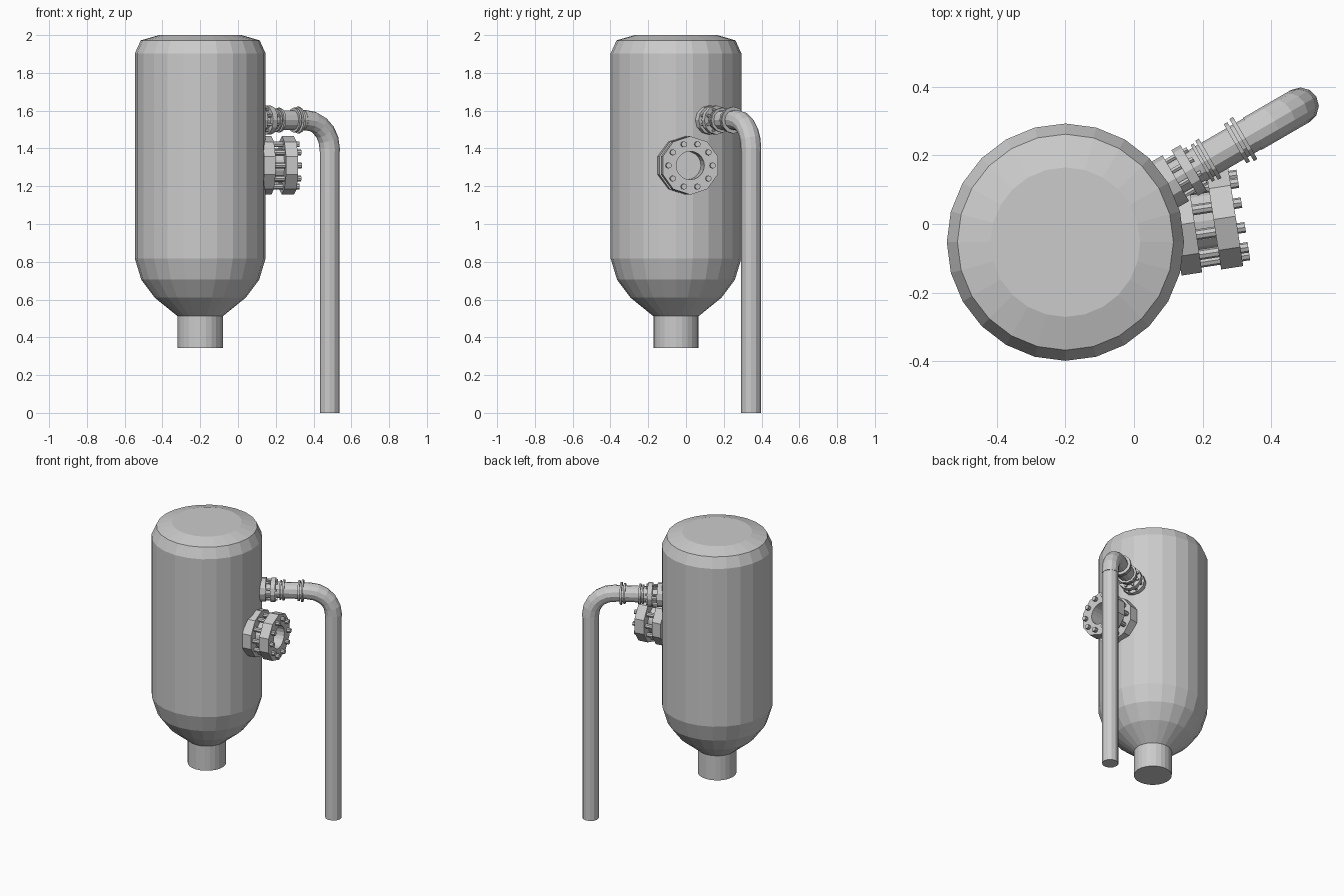
import bpy, bmesh, math
from mathutils import Vector, Matrix

if "Cube" in bpy.data.objects:
    bpy.data.objects.remove(bpy.data.objects["Cube"])

TANK = Vector((-0.2, -0.053, 0))

steel = bpy.data.materials.new("grey_steel")
steel.diffuse_color = (0.6, 0.6, 0.6, 1)
steel.use_nodes = True
steel.node_tree.nodes["Principled BSDF"].inputs["Base Color"].default_value = steel.diffuse_color


def finish(name, bm):
    bmesh.ops.recalc_face_normals(bm, faces=bm.faces)
    me = bpy.data.meshes.new(name)
    bm.to_mesh(me)
    bm.free()
    me.materials.append(steel)
    ob = bpy.data.objects.new(name, me)
    bpy.context.collection.objects.link(ob)
    return ob


def skin(bm, rings, closed=False):
    """Join equal rings of points with quads; cap the ends unless closed."""
    rows = [[bm.verts.new(p) for p in r] for r in rings]
    n = len(rows[0])
    pairs = list(zip(rows, rows[1:]))
    if closed:
        pairs.append((rows[-1], rows[0]))
    else:
        bm.faces.new(rows[0])
        bm.faces.new(rows[-1])
    for a, b in pairs:
        for i in range(n):
            j = (i + 1) % n
            bm.faces.new((a[i], a[j], b[j], b[i]))


def lathe(bm, profile, sides, mat, closed=False, centre=(0, 0), turn=0.0):
    """Turn (radius, distance) points about the local z axis of mat."""
    rings = []
    for r, d in profile:
        rings.append([mat @ Vector((centre[0] + r * math.cos(turn + math.tau * i / sides),
                                    centre[1] + r * math.sin(turn + math.tau * i / sides), d))
                      for i in range(sides)])
    skin(bm, rings, closed)


def outward(angle, z):
    """Frame at the tank axis: local z points outward, local x points up."""
    d = Vector((math.cos(angle), math.sin(angle), 0))
    up = Vector((0, 0, 1))
    m = Matrix((up, d.cross(up), d)).transposed().to_4x4()
    return Matrix.Translation(TANK + up * z) @ m


def turned(name, profile, sides, mat, closed=False):
    bm = bmesh.new()
    lathe(bm, profile, sides, mat, closed)
    return finish(name, bm)


def bolt_circle(name, mat, count, ring_r, bolt_r, start, end, sides, turn):
    bm = bmesh.new()
    for i in range(count):
        a = turn + math.tau * i / count
        lathe(bm, [(bolt_r, start), (bolt_r, end)], sides, mat,
              centre=(ring_r * math.cos(a), ring_r * math.sin(a)))
    return finish(name, bm)


# Tank body with domed top, rounded bottom and outlet
turned("tank_body", [(0.12, 0.343), (0.12, 0.512), (0.241, 0.61), (0.312, 0.705),
                     (0.346, 0.817), (0.346, 1.903), (0.315, 1.972), (0.218, 2.0)],
       24, Matrix.Translation(TANK))

# Manway: two ten-sided flanges, a neck and a ring of bolts
man = outward(math.radians(8.7), 1.31)
turned("manway_inner_flange", [(0.155, 0.32), (0.155, 0.381)], 10, man)
turned("manway_neck", [(0.09, 0.37), (0.09, 0.445), (0.075, 0.445), (0.075, 0.37)], 20, man, True)
bm = bmesh.new()
n = 20
# outer flange: ten-sided rim (edge midpoints added) around a round bore
rings = []
for bore, d in ((False, 0.437), (False, 0.502), (True, 0.502), (True, 0.437)):
    ring = []
    for i in range(n):
        a = math.tau * i / n
        r = 0.075 if bore else 0.155 * (math.cos(math.pi / 10) if i % 2 else 1)
        ring.append(man @ Vector((r * math.cos(a), r * math.sin(a), d)))
    rings.append(ring)
skin(bm, rings, closed=True)
finish("manway_outer_flange", bm)
bolt_circle("manway_bolts", man, 10, 0.118, 0.0155, 0.375, 0.525, 8, math.pi / 10)

# Pipe outlet: pair of small bolted flanges and thin collars
PA = math.radians(30.1)
out = outward(PA, 1.55)
for name, r, a, b in (("pipe_inner_flange", 0.077, 0.335, 0.372),
                      ("pipe_outer_flange", 0.077, 0.402, 0.432),
                      ("neck_collar_a", 0.062, 0.458, 0.468),
                      ("neck_collar_b", 0.066, 0.476, 0.488),
                      ("joint_collar_a", 0.066, 0.572, 0.584),
                      ("joint_collar_b", 0.071, 0.594, 0.606)):
    turned(name, [(r, a), (r, b)], 12, out)
bolt_circle("pipe_bolts", out, 8, 0.06, 0.0085, 0.365, 0.444, 6, math.pi / 8)

# Pipe: horizontal run, elbow and down leg swept in one vertical plane
d = Vector((math.cos(PA), math.sin(PA), 0))
side = Vector((-d.y, d.x, 0))
up = Vector((0, 0, 1))
BEND, REACH, Z = 0.15, 0.792, 1.55


def section(dist, z, tilt, r, sides=12):
    c = TANK + d * dist + up * z
    nrm = d * math.sin(tilt) + up * math.cos(tilt)
    return [c + nrm * (r * math.cos(math.tau * i / sides)) + side * (r * math.sin(math.tau * i / sides))
            for i in range(sides)]


def arc(t, r):
    return section(REACH - BEND + BEND * math.sin(t), Z - BEND + BEND * math.cos(t), t, r)


bm = bmesh.new()
skin(bm, [section(0.33, Z, 0, 0.052), section(REACH - BEND, Z, 0, 0.052)])
finish("horizontal_pipe", bm)
bm = bmesh.new()
steps = 5
skin(bm, [section(0.63, Z, 0, 0.054)] + [arc(math.pi / 2 * i / steps, 0.054) for i in range(steps + 1)]
     + [section(REACH, 1.385, math.pi / 2, 0.054)])
finish("pipe_elbow", bm)
bm = bmesh.new()
skin(bm, [section(REACH, 1.4, math.pi / 2, 0.052), section(REACH, 0, math.pi / 2, 0.052)])
finish("down_pipe", bm)
